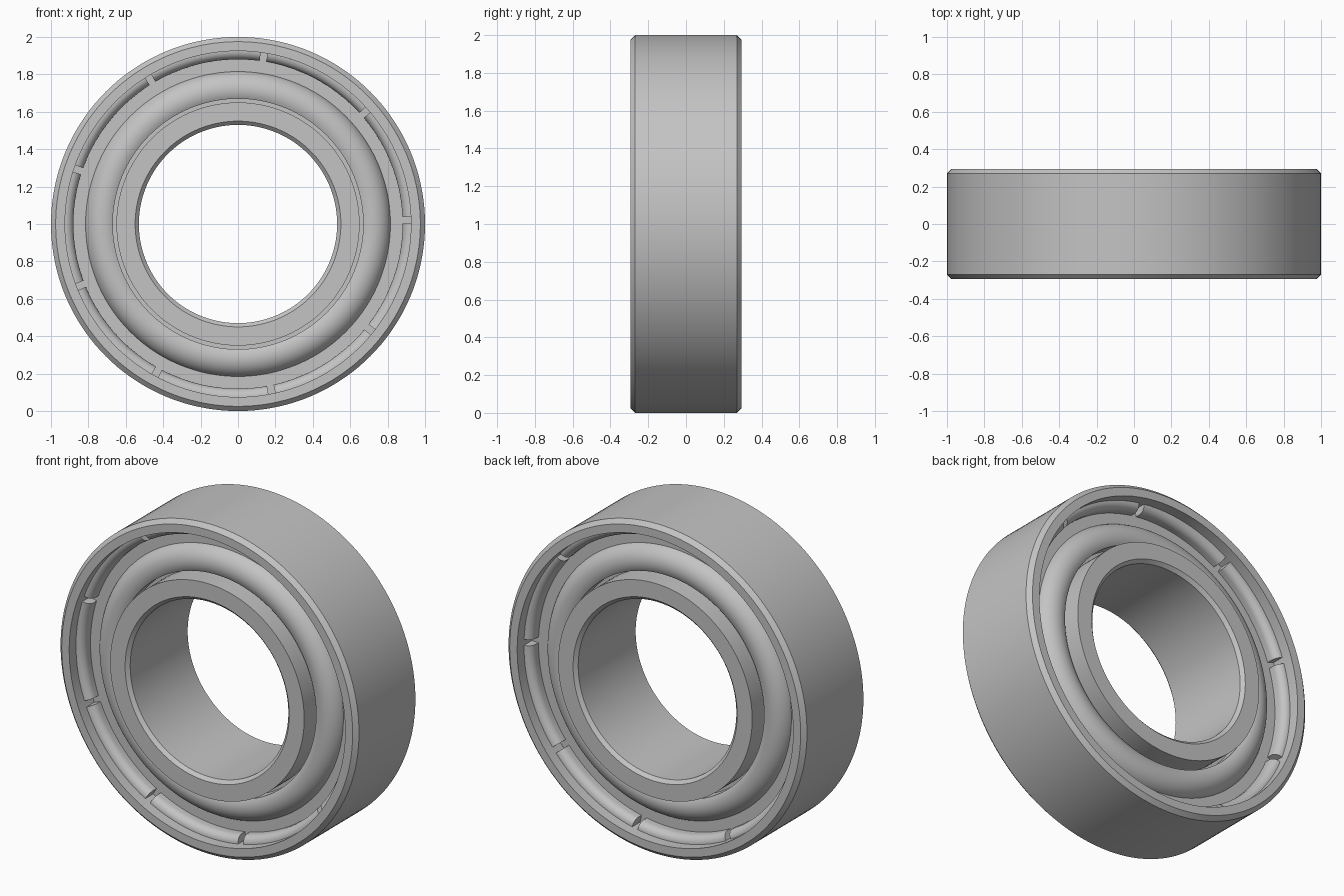
import bpy
import bmesh
from math import sin, cos, radians, tau

cube = bpy.data.objects.get("Cube")
if cube:
    bpy.data.objects.remove(cube, do_unlink=True)

# One steel grey for every part
steel = bpy.data.materials.new("steel_grey")
steel.use_nodes = True
GREY = (0.55, 0.55, 0.55, 1)
steel.diffuse_color = GREY
steel.node_tree.nodes["Principled BSDF"].inputs["Base Color"].default_value = GREY

HALF = 0.295   # half width of the bearing
FLOOR = 0.155  # y of the flat seal face
STEPS = 144


def arc(cr, cy, radius, a0, a1, n):
    """Points (r, y) on an arc; angle 0 points outward along the axis."""
    angles = [radians(a0 + (a1 - a0) * i / n) for i in range(n + 1)]
    return [(cr + radius * sin(a), cy + radius * cos(a)) for a in angles]


def lathe(name, profile, spans=((0, tau),), side=1):
    """Sweep a closed (r, y) profile about the y axis over each angle span."""
    bm = bmesh.new()
    for start, sweep in spans:
        full = sweep == tau
        n = max(6, round(STEPS * sweep / tau))
        rings = []
        for i in range(n if full else n + 1):
            a = start + sweep * i / n
            rings.append([bm.verts.new((r * cos(a), side * y, r * sin(a) + 1))
                          for r, y in profile])
        pairs = list(zip(rings, rings[1:]))
        if full:
            pairs.append((rings[-1], rings[0]))
        for p, q in pairs:
            for j in range(len(profile)):
                bm.faces.new((p[j - 1], p[j], q[j], q[j - 1]))
        if not full:
            bm.faces.new(rings[0])
            bm.faces.new(rings[-1])
    bmesh.ops.recalc_face_normals(bm, faces=bm.faces)
    mesh = bpy.data.meshes.new(name)
    bm.to_mesh(mesh)
    bm.free()
    mesh.materials.append(steel)
    obj = bpy.data.objects.new(name, mesh)
    bpy.context.collection.objects.link(obj)
    bpy.ops.object.select_all(action="DESELECT")
    obj.select_set(True)
    bpy.context.view_layer.objects.active = obj
    bpy.ops.object.shade_smooth_by_angle(angle=radians(25))
    return obj


def symmetric(half):
    """Close a half profile by reflecting it across y = 0."""
    return half + [(r, -y) for r, y in reversed(half)]


# Outer ring with chamfered rims
lathe("outer_ring", symmetric([(0.925, HALF), (0.975, HALF), (1.0, HALF - 0.025)]))

# Inner ring with chamfered bore and a low shoulder beside each seal
lathe("inner_ring", symmetric([(0.53, HALF - 0.02), (0.55, HALF), (0.65, HALF),
                               (0.65, 0.13), (0.67, 0.13)]))

# Seals: a rounded bulge that falls to a flat outer band
bulge = arc(0.72, 0.121, 0.101, -30, 70, 14)
seal = [(0.67, 0.09)] + bulge + [(0.815, FLOOR), (0.925, FLOOR), (0.925, 0.09)]

# Rolled retaining lip, split by nine narrow slots
lip = arc(0.925, 0.185, 0.045, 0, -90, 8) + [(0.88, FLOOR), (0.925, FLOOR)]
SLOT = 2.3
spans = [(radians(1.3 + SLOT / 2 + 40 * k), radians(40 - SLOT)) for k in range(9)]

for label, side in (("front", -1), ("back", 1)):
    lathe(label + "_seal", seal, side=side)
    lathe(label + "_retaining_lip", lip, spans, side)
